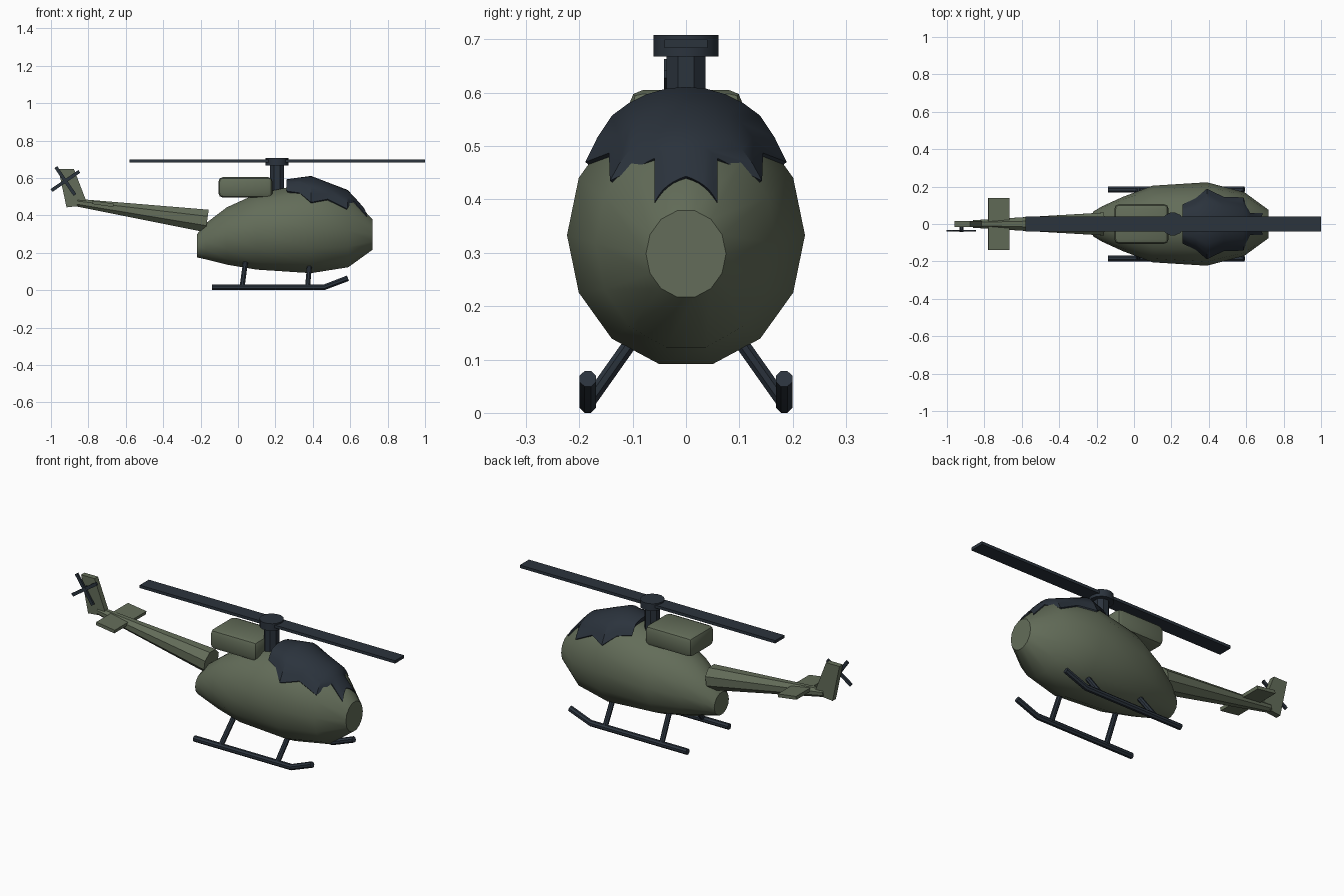
import bpy, bmesh, math
from mathutils import Vector

if "Cube" in bpy.data.objects:
    bpy.data.objects.remove(bpy.data.objects["Cube"])


def material(name, rgb):
    m = bpy.data.materials.new(name)
    m.use_nodes = True
    m.diffuse_color = (*rgb, 1)
    m.node_tree.nodes["Principled BSDF"].inputs["Base Color"].default_value = (*rgb, 1)
    return m


OLIVE = material("olive green", (0.125, 0.152, 0.1))
DARK = material("dark slate", (0.024, 0.033, 0.046))


def finish(bm, name, mat):
    bmesh.ops.recalc_face_normals(bm, faces=bm.faces)
    me = bpy.data.meshes.new(name)
    bm.to_mesh(me)
    bm.free()
    me.materials.append(mat)
    ob = bpy.data.objects.new(name, me)
    bpy.context.collection.objects.link(ob)
    bpy.ops.object.select_all(action="DESELECT")
    ob.select_set(True)
    bpy.context.view_layer.objects.active = ob
    bpy.ops.object.shade_smooth_by_angle(angle=math.radians(35))
    return ob


def loft(name, rings, mat):
    """Skin rings of points and cap both ends."""
    bm = bmesh.new()
    loops = [[bm.verts.new(p) for p in ring] for ring in rings]
    n = len(loops[0])
    for a, b in zip(loops, loops[1:]):
        for i in range(n):
            j = (i + 1) % n
            bm.faces.new((a[i], a[j], b[j], b[i]))
    bm.faces.new(loops[0])
    bm.faces.new(loops[-1])
    return finish(bm, name, mat)


def tube(name, points, radii, mat, sides=8):
    """Tube along a path, with mitred bends."""
    pts = [Vector(p) for p in points]
    rings = []
    for i, p in enumerate(pts):
        d = (pts[min(i + 1, len(pts) - 1)] - pts[max(i - 1, 0)]).normalized()
        up = Vector((1, 0, 0)) if abs(d.z) > 0.6 else Vector((0, 0, 1))
        u = d.cross(up).normalized()
        v = u.cross(d)
        angles = [math.tau * (k + 0.5) / sides for k in range(sides)]
        rings.append([p + radii[i] * (u * math.cos(a) + v * math.sin(a)) for a in angles])
    return loft(name, rings, mat)


def box(name, centre, size, mat, bevel=0, turn=0):
    bm = bmesh.new()
    bmesh.ops.create_cube(bm, size=1)
    bmesh.ops.scale(bm, vec=size, verts=bm.verts)
    if bevel:
        bmesh.ops.bevel(bm, geom=bm.edges[:], offset=bevel, segments=2,
                        profile=0.5, affect="EDGES")
    ob = finish(bm, name, mat)
    ob.location = centre
    ob.rotation_euler.y = turn
    return ob


# Fuselage: elliptical stations (x, centre z, half height, half width)
STATIONS = [(-0.22, 0.237, 0.063, 0.065), (-0.17, 0.262, 0.1, 0.095),
            (-0.06, 0.29, 0.157, 0.145), (0.1, 0.313, 0.208, 0.205),
            (0.39, 0.333, 0.248, 0.223), (0.59, 0.318, 0.2, 0.17),
            (0.72, 0.298, 0.083, 0.075)]


def section(x):
    for a, b in zip(STATIONS, STATIONS[1:]):
        if x <= b[0]:
            t = (x - a[0]) / (b[0] - a[0])
            return [p + (q - p) * t for p, q in zip(a, b)][1:]


def skin(x, angle):
    c, h, w = section(x)
    return Vector((x, w * math.cos(angle), c + h * math.sin(angle)))


loft("fuselage", [[skin(s[0], math.tau * k / 14) for k in range(14)] for s in STATIONS], OLIVE)

# Canopy: raised patch whose lower edge follows (x, z)
EDGE = [(0.26, 0.525), (0.33, 0.515), (0.39, 0.465), (0.48, 0.482),
        (0.585, 0.43), (0.62, 0.472), (0.69, 0.39)]
bm = bmesh.new()
COLS = 12
grid = []
for x, z in EDGE:
    c, h, w = section(x)
    low = math.asin((z - c) / h)
    row = []
    for k in range(COLS + 1):
        t = k / COLS * 2 - 1
        # the front edge bows back at the middle
        px = x - (0.02 * (1 - abs(t)) if x > 0.65 else 0)
        p = skin(px, math.pi / 2 + t * (math.pi / 2 - low))
        p.z += 0.005 + (0.034 - 0.068 * (x - 0.26)) * min(1, 3 * (1 - abs(t)))
        row.append(bm.verts.new(p))
    grid.append(row)
for a, b in zip(grid, grid[1:]):
    for k in range(COLS):
        bm.faces.new((a[k], a[k + 1], b[k + 1], b[k]))
# Skirt sinking the border into the fuselage
rim = [e for e in bm.edges if e.is_boundary]
new = bmesh.ops.extrude_edge_only(bm, edges=rim)["geom"]
for v in new:
    if isinstance(v, bmesh.types.BMVert):
        v.co += (Vector((0.42, 0, 0.33)) - v.co) * 0.2
finish(bm, "canopy", DARK)

# Engine housing
box("engine_housing", (0.04, 0, 0.55), (0.29, 0.212, 0.11), OLIVE, bevel=0.025)

# Main rotor
tube("rotor_mast", [(0.208, 0, 0.5), (0.208, 0, 0.675)], [0.04, 0.04], DARK)
tube("rotor_hub", [(0.208, 0, 0.668), (0.208, 0, 0.708)], [0.062, 0.062], DARK, sides=14)
box("main_rotor_blades", (0.21, 0, 0.692), (1.58, 0.08, 0.016), DARK)

# Tail boom, fin and stabiliser
tube("tail_boom", [(-0.165, 0, 0.37), (-0.86, 0, 0.468)], [0.066, 0.022], OLIVE)
FIN = [(-0.96, 0.647), (-0.877, 0.647), (-0.803, 0.455), (-0.917, 0.443)]
loft("tail_fin", [[(x, y, z) for x, z in FIN] for y in (-0.015, 0.015)], OLIVE)
box("tail_stabiliser", (-0.723, 0, 0.462), (0.115, 0.28, 0.018), OLIVE, turn=0.14)

# Tail rotor
tube("tail_rotor_axle", [(-0.922, -0.042, 0.585), (-0.922, 0, 0.585)], [0.012, 0.012], DARK)
for i, turn in enumerate((-0.6, 0.97)):
    box(f"tail_rotor_blade_{i + 1}", (-0.923, -0.036, 0.584), (0.18, 0.01, 0.018), DARK, turn=turn)

# Landing gear
for side, s in (("left", 1), ("right", -1)):
    y = 0.184 * s
    tube(f"{side}_skid", [(-0.14, y, 0.0155), (0.46, y, 0.0155), (0.588, y, 0.064)],
         [0.0165] * 3, DARK)
    for end, top, foot in (("rear", 0.042, 0.022), ("front", 0.385, 0.372)):
        tube(f"{side}_{end}_strut", [(top, 0.08 * s, 0.165), (foot, y, 0.018)],
             [0.014, 0.014], DARK)
